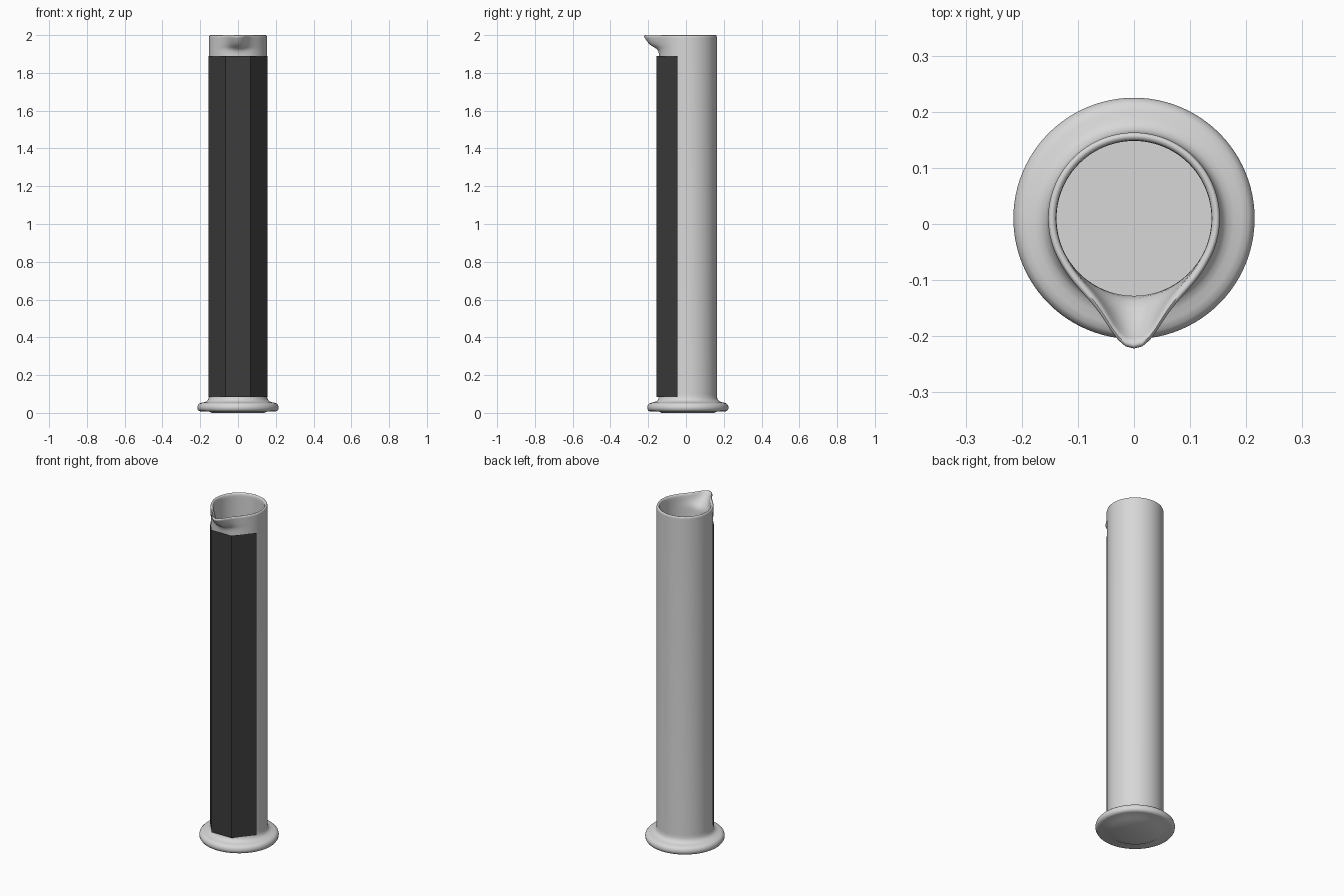
import bpy, bmesh, math

if "Cube" in bpy.data.objects:
    bpy.data.objects.remove(bpy.data.objects["Cube"])

CY = 0.01      # tube axis sits slightly behind the origin, the spout balances it
SEG = 96


def material(name, rgb):
    m = bpy.data.materials.new(name)
    m.diffuse_color = (*rgb, 1)
    m.use_nodes = True
    m.node_tree.nodes["Principled BSDF"].inputs["Base Color"].default_value = m.diffuse_color
    return m


def make_object(name, bm, mat):
    me = bpy.data.meshes.new(name)
    bm.to_mesh(me)
    bm.free()
    ob = bpy.data.objects.new(name, me)
    bpy.context.collection.objects.link(ob)
    me.materials.append(mat)
    return ob


def smooth(ob, deg):
    bpy.ops.object.select_all(action='DESELECT')
    ob.select_set(True)
    bpy.context.view_layer.objects.active = ob
    bpy.ops.object.shade_smooth_by_angle(angle=math.radians(deg))


def spout(t):
    """Outward bulge of the pouring lip at angle t (degrees) from the front."""
    t = abs(t)
    if t >= 60:
        return 0.0
    return 0.079 / (1 + (t / 16) ** 2.2) * (1 - (t / 60) ** 2)


light_grey = material("light grey", (0.68, 0.68, 0.68))
dark_grey = material("dark grey", (0.045, 0.045, 0.045))

# Body profile: radius, height, share of the spout bulge
profile = [
    # foot
    (0.14, 0.0, 0), (0.15, 0.006, 0), (0.198, 0.007, 0), (0.208, 0.011, 0),
    (0.214, 0.02, 0), (0.215, 0.03, 0), (0.212, 0.042, 0), (0.204, 0.05, 0),
    (0.192, 0.054, 0), (0.178, 0.057, 0), (0.166, 0.062, 0), (0.158, 0.071, 0),
    (0.154, 0.083, 0), (0.153, 0.10, 0),
    # outer wall and spout
    (0.153, 1.90, 0), (0.153, 1.915, 0.05), (0.153, 1.926, 0.14),
    (0.153, 1.935, 0.32), (0.153, 1.945, 0.53), (0.153, 1.957, 0.70),
    (0.153, 1.972, 0.84), (0.153, 1.985, 0.95), (0.153, 1.993, 1.0),
    # rounded rim
    (0.151, 1.998, 1.0), (0.147, 2.0, 1.0), (0.142, 1.998, 0.99),
    (0.139, 1.993, 0.97),
    # inner wall and floor
    (0.138, 1.983, 0.88), (0.138, 1.97, 0.72), (0.138, 1.957, 0.52),
    (0.138, 1.945, 0.30), (0.138, 1.932, 0.12), (0.138, 1.92, 0.04),
    (0.138, 1.905, 0), (0.138, 0.08, 0),
]

bm = bmesh.new()
rings = []
for r, z, s in profile:
    ring = []
    for i in range(SEG):
        t = -180 + 360 * i / SEG
        rr = r + s * spout(t)
        a = math.radians(t)
        ring.append(bm.verts.new((rr * math.sin(a), CY - rr * math.cos(a), z)))
    rings.append(ring)
for a, b in zip(rings, rings[1:]):
    for i in range(SEG):
        j = (i + 1) % SEG
        bm.faces.new((a[i], a[j], b[j], b[i]))
bm.faces.new(rings[0][::-1])
bm.faces.new(rings[-1])
bmesh.ops.recalc_face_normals(bm, faces=bm.faces)
smooth(make_object("measuring_cylinder", bm, light_grey), 50)

# Dark wrap-around panel: three flat sides on the front
bm = bmesh.new()
outline = [(-0.155, -0.045), (-0.065, -0.155), (0.065, -0.155), (0.155, -0.045)]
low = [bm.verts.new((x, y, 0.085)) for x, y in outline]
high = [bm.verts.new((x, y, 1.89)) for x, y in outline]
for i in range(3):
    bm.faces.new((low[i], low[i + 1], high[i + 1], high[i]))
make_object("front_panel", bm, dark_grey)
